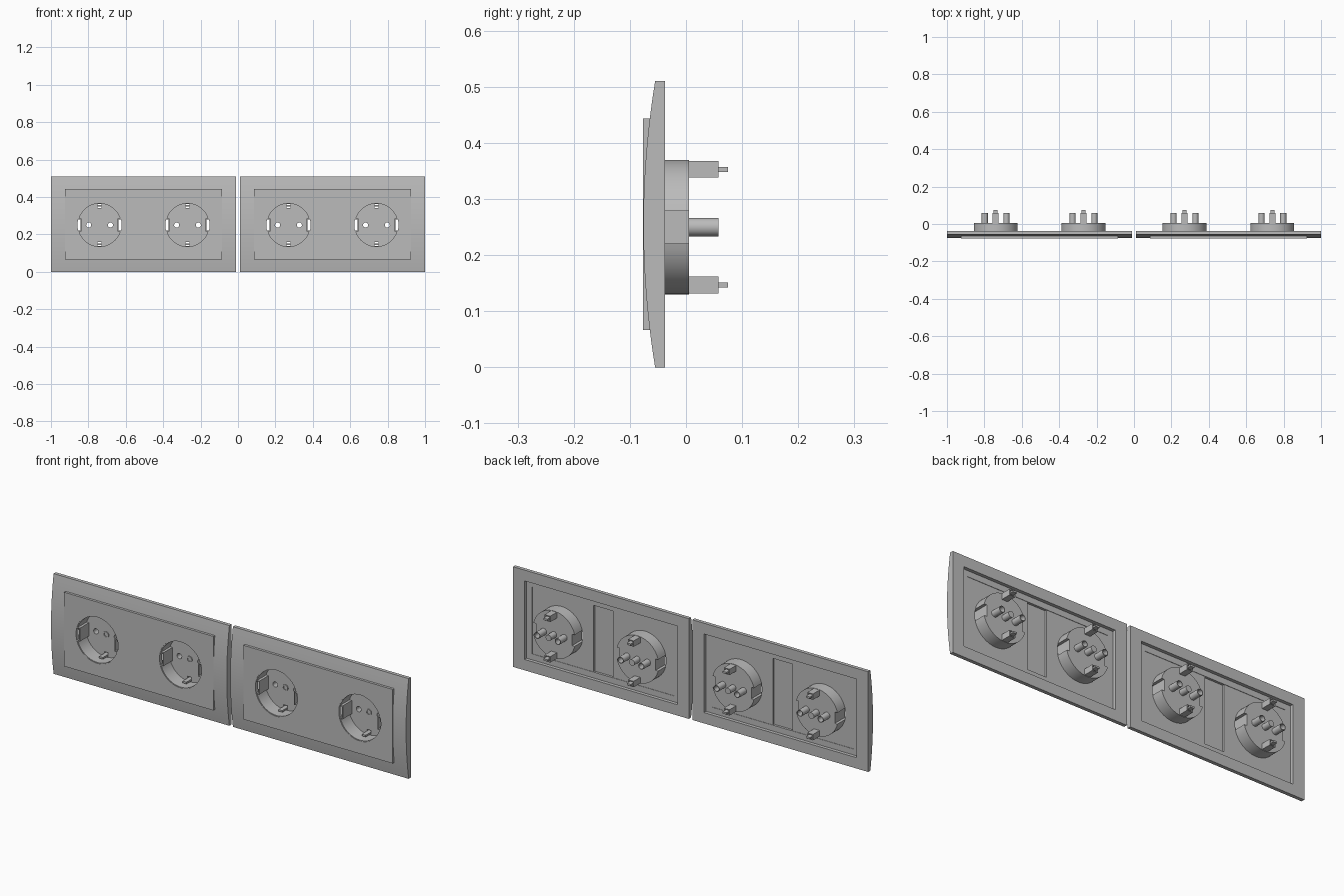
import bpy, bmesh, math

if "Cube" in bpy.data.objects:
    bpy.data.objects.remove(bpy.data.objects["Cube"])

grey = bpy.data.materials.new("plain grey")
grey.use_nodes = True
colour = (0.5, 0.5, 0.5, 1)
grey.diffuse_color = colour
grey.node_tree.nodes["Principled BSDF"].inputs["Base Color"].default_value = colour

MID = 0.255      # height of the frame centre
AXIS = 0.25      # height of the socket centre


def prism(name, points, axis, a, b):
    """Extrude a 2D outline along x (points are y, z) or y (points are x, z)."""
    def place(p, t):
        return (t, p[0], p[1]) if axis == "x" else (p[0], t, p[1])
    bm = bmesh.new()
    low = [bm.verts.new(place(p, a)) for p in points]
    high = [bm.verts.new(place(p, b)) for p in points]
    bm.faces.new(low)
    bm.faces.new(high)
    for i in range(len(points)):
        j = (i + 1) % len(points)
        bm.faces.new((low[i], low[j], high[j], high[i]))
    bmesh.ops.recalc_face_normals(bm, faces=bm.faces)
    mesh = bpy.data.meshes.new(name)
    bm.to_mesh(mesh)
    bm.free()
    mesh.materials.append(grey)
    obj = bpy.data.objects.new(name, mesh)
    bpy.context.collection.objects.link(obj)
    return obj


def rect(cx, cz, w, h):
    return [(cx - w / 2, cz - h / 2), (cx + w / 2, cz - h / 2),
            (cx + w / 2, cz + h / 2), (cx - w / 2, cz + h / 2)]


def circle(cx, cz, r, n=48):
    return [(cx + r * math.cos(math.tau * i / n), cz + r * math.sin(math.tau * i / n))
            for i in range(n)]


def notched_circle(r, notch, half):
    """Circle with a square groove pushed in on the left and right."""
    edge = math.asin(half / r)
    pts = []
    for side in (0, math.pi):
        s = math.cos(side)
        pts += [(s * (r - notch), AXIS - s * half), (s * (r - notch), AXIS + s * half)]
        for i in range(29):
            t = side + edge + (math.pi - 2 * edge) * i / 28
            pts.append((r * math.cos(t), AXIS + r * math.sin(t)))
    return pts


def cut(obj, *cutters):
    for c in cutters:
        c.hide_render = True
        mod = obj.modifiers.new("cut", "BOOLEAN")
        mod.operation, mod.solver, mod.object = "DIFFERENCE", "EXACT", c
        bpy.context.view_layer.objects.active = obj
        bpy.ops.object.modifier_apply(modifier=mod.name)
        bpy.data.objects.remove(c)
    return obj


def smooth(obj):
    bpy.ops.object.select_all(action="DESELECT")
    obj.select_set(True)
    bpy.context.view_layer.objects.active = obj
    bpy.ops.object.shade_smooth_by_angle(angle=math.radians(30))


def build_plate(side):
    cx = side * 0.505
    tag = "left" if side > 0 else "right"

    # Surround with a bowed front
    bow = [(-0.055 - 0.021 * (1 - ((i - 12) / 12) ** 2), 0.51 * i / 24) for i in range(25)]
    frame = prism(tag + "_frame", [(-0.037, 0)] + bow + [(-0.037, 0.51)], "x",
                  cx - 0.495, cx + 0.495)
    cut(frame,
        prism("c", rect(cx, MID, 0.86, 0.40), "y", -0.054, 0),
        prism("c", rect(cx, MID, 0.80, 0.34), "y", -0.1, 0))
    smooth(frame)

    # Flat cover, thinner along the middle strip, with two socket openings
    cover = prism(tag + "_cover", rect(cx, MID, 0.84, 0.377), "y", -0.077, -0.056)
    hole_xs = (cx - 0.235, cx + 0.235)
    cut(cover,
        prism("c", rect(cx, MID, 0.11, 0.34), "y", -0.066, 0),
        *[prism("c", circle(x, AXIS, 0.1185, 64), "y", -0.1, 0) for x in hole_xs])
    smooth(cover)
    return hole_xs


def build_socket():
    parts = []
    # Cup with grooved sides
    cup = prism("socket_cup", notched_circle(0.12, 0.018, 0.029), "y", -0.075, 0.005)
    cut(cup, prism("c", notched_circle(0.115, 0.018, 0.034), "y", -0.1, -0.003))
    for x in (-0.058, 0.058):
        cut(cup, prism("c", circle(x, AXIS, 0.0135, 24), "y", -0.1, 0.1))
    for s in (1, -1):
        cut(cup, prism("c", rect(0, AXIS + s * 0.101, 0.022, 0.022), "y", -0.05, 0.1))
    parts.append(cup)

    # Open pin tubes
    for name, x in (("right_pin_tube", -0.058), ("left_pin_tube", 0.058)):
        tube = prism(name, circle(x, AXIS, 0.0165, 24), "y", 0.0, 0.058)
        parts.append(cut(tube, prism("c", circle(x, AXIS, 0.0135, 24), "y", -0.1, 0.1)))

    # Central screw boss
    boss = prism("screw_boss", circle(0, AXIS, 0.0155, 24), "y", -0.008, 0.05)
    parts.append(cut(boss, prism("c", circle(0, AXIS, 0.010, 24), "y", -0.1, 0.0)))

    # Earth contact housings and clips
    for name, s in (("upper", 1), ("lower", -1)):
        z = AXIS + s * 0.103
        box = prism(name + "_earth_housing", rect(0, z, 0.032, 0.030), "y", 0.0, 0.058)
        parts.append(cut(box, prism("c", rect(0, z, 0.022, 0.022), "y", -0.1, 0.1)))
        parts.append(prism(name + "_earth_clip", rect(0, z, 0.022, 0.009), "y", -0.045, 0.075))
    for p in parts:
        smooth(p)
    return parts


centres = [x for side in (-1, 1) for x in build_plate(side)]

# Repeat the socket at each opening
master = build_socket()
for n, x in enumerate(centres):
    for part in master:
        obj = part if n == 0 else part.copy()
        if n:
            bpy.context.collection.objects.link(obj)
        obj.location.x = x
